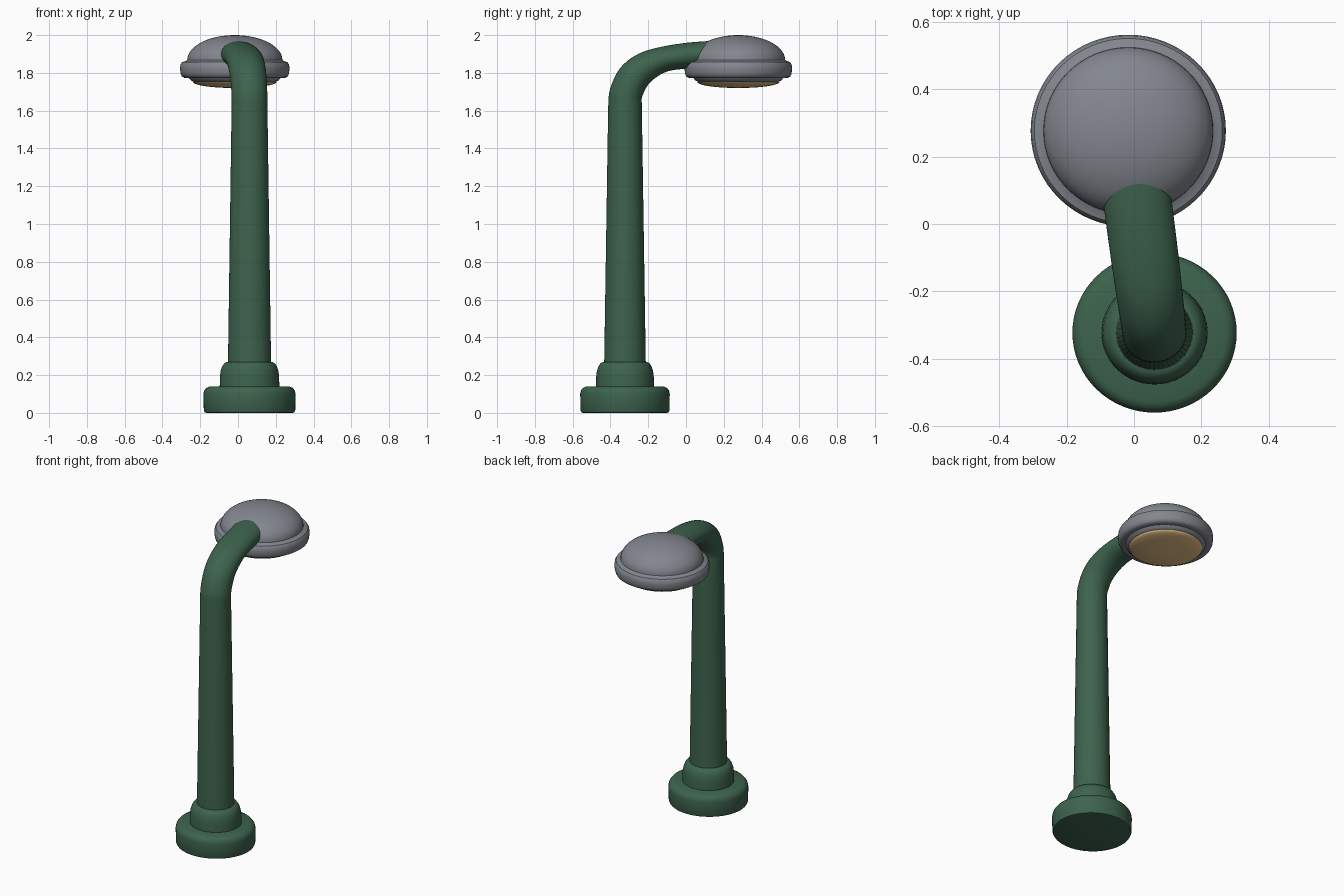
import bpy, bmesh, math
from mathutils import Vector

if "Cube" in bpy.data.objects:
    bpy.data.objects.remove(bpy.data.objects["Cube"])

SEG = 64


def material(name, rgb):
    m = bpy.data.materials.new(name)
    m.diffuse_color = (*rgb, 1)
    m.use_nodes = True
    m.node_tree.nodes["Principled BSDF"].inputs["Base Color"].default_value = m.diffuse_color
    return m


GREEN = material("green_paint", (0.047, 0.125, 0.075))
GREY = material("grey_metal", (0.225, 0.24, 0.27))
AMBER = material("warm_lens", (0.80, 0.54, 0.24))


def skin(name, rings, mat, angle=40):
    """Join equal rings of points into a capped smooth surface."""
    bm = bmesh.new()
    loops = [[bm.verts.new(p) for p in r] for r in rings]
    n = len(loops[0])
    for a, b in zip(loops, loops[1:]):
        for i in range(n):
            j = (i + 1) % n
            bm.faces.new((a[i], a[j], b[j], b[i]))
    bm.faces.new(loops[0][::-1])
    bm.faces.new(loops[-1])
    bmesh.ops.recalc_face_normals(bm, faces=bm.faces)
    me = bpy.data.meshes.new(name)
    bm.to_mesh(me)
    bm.free()
    ob = bpy.data.objects.new(name, me)
    bpy.context.collection.objects.link(ob)
    me.materials.append(mat)
    bpy.ops.object.select_all(action='DESELECT')
    ob.select_set(True)
    bpy.context.view_layer.objects.active = ob
    bpy.ops.object.shade_smooth_by_angle(angle=math.radians(angle))
    return ob


def lathe(name, profile, centre, mat, sy=1.0):
    cx, cy = centre
    angs = [2 * math.pi * i / SEG for i in range(SEG)]
    return skin(name, [[(cx + r * math.cos(a), cy + sy * r * math.sin(a), z)
                        for a in angs] for r, z in profile], mat)


def smooth_path(keys, steps=8):
    """Catmull-Rom through keyed vectors."""
    out = []
    pts = [2 * keys[0] - keys[1]] + keys + [2 * keys[-1] - keys[-2]]
    for k in range(1, len(pts) - 2):
        p0, p1, p2, p3 = pts[k - 1:k + 3]
        for s in range(steps):
            t = s / steps
            out.append(0.5 * (2 * p1 + (p2 - p0) * t + (2 * p0 - 5 * p1 + 4 * p2 - p3) * t * t
                              + (3 * p1 - p0 - 3 * p2 + p3) * t ** 3))
    return out + [keys[-1]]


FOOT = (0.061, -0.323)
HEAD = (-0.017, 0.277)

# stepped foot
lathe("base_plate", [(0.228, 0), (0.238, 0.003), (0.242, 0.012), (0.244, 0.10), (0.240, 0.118),
                     (0.229, 0.132), (0.212, 0.140), (0.10, 0.142)], FOOT, GREEN, 0.972)
lathe("base_collar", [(0.158, 0.12), (0.157, 0.19), (0.153, 0.222), (0.145, 0.246),
                      (0.134, 0.262), (0.120, 0.270), (0.08, 0.271)], FOOT, GREEN, 0.972)

# pole bending into a flattened arm: distance along the arm, height, half width, half thickness
keys = [(0, 1.62, 0.095, 0.089), (0.005, 1.69, 0.095, 0.087), (0.045, 1.775, 0.096, 0.086),
        (0.115, 1.835, 0.098, 0.078), (0.215, 1.874, 0.100, 0.067), (0.34, 1.892, 0.101, 0.068),
        (0.47, 1.904, 0.101, 0.066)]
path = [Vector((0, 0.2, 0.115, 0.111))] + smooth_path([Vector(k) for k in keys])
arm = (Vector((HEAD[0], HEAD[1], 0)) - Vector((FOOT[0], FOOT[1], 0))).normalized()
side = arm.cross(Vector((0, 0, 1)))
rings = []
for i, p in enumerate(path):
    d = path[min(i + 1, len(path) - 1)] - path[max(i - 1, 0)]
    tangent = (arm * d[0] + Vector((0, 0, d[1]))).normalized()
    if i == 0:
        tangent = Vector((0, 0, 1))
    normal = side.cross(tangent)
    c = Vector((*FOOT, 0)) + arm * p[0] + Vector((0, 0, p[1]))
    rings.append([c + side * p[2] * math.cos(a) + normal * p[3] * math.sin(a)
                  for a in [2 * math.pi * k / 48 for k in range(48)]])
skin("pole_and_arm", rings, GREEN)

# lamp head: underside ring, rolled rim and domed top
dome = [(0.252 * math.cos(t), 1.868 + 0.132 * math.sin(t))
        for t in [math.pi / 2 * k / 16 for k in range(16)]] + [(0.004, 2.0)]
lathe("lamp_shade", [(0.19, 1.752), (0.215, 1.752), (0.232, 1.760), (0.243, 1.774),
                     (0.268, 1.774), (0.281, 1.782), (0.287, 1.797), (0.290, 1.825),
                     (0.287, 1.845), (0.279, 1.857), (0.265, 1.861)] + dome, HEAD, GREY, 0.983)

# shallow bulging lens
lathe("lamp_lens", [(0.222 * math.cos(t), 1.753 - 0.033 * math.sin(t))
                    for t in [math.pi / 2 * k / 12 for k in range(12)]] + [(0.004, 1.72)],
      HEAD, AMBER, 0.983)
